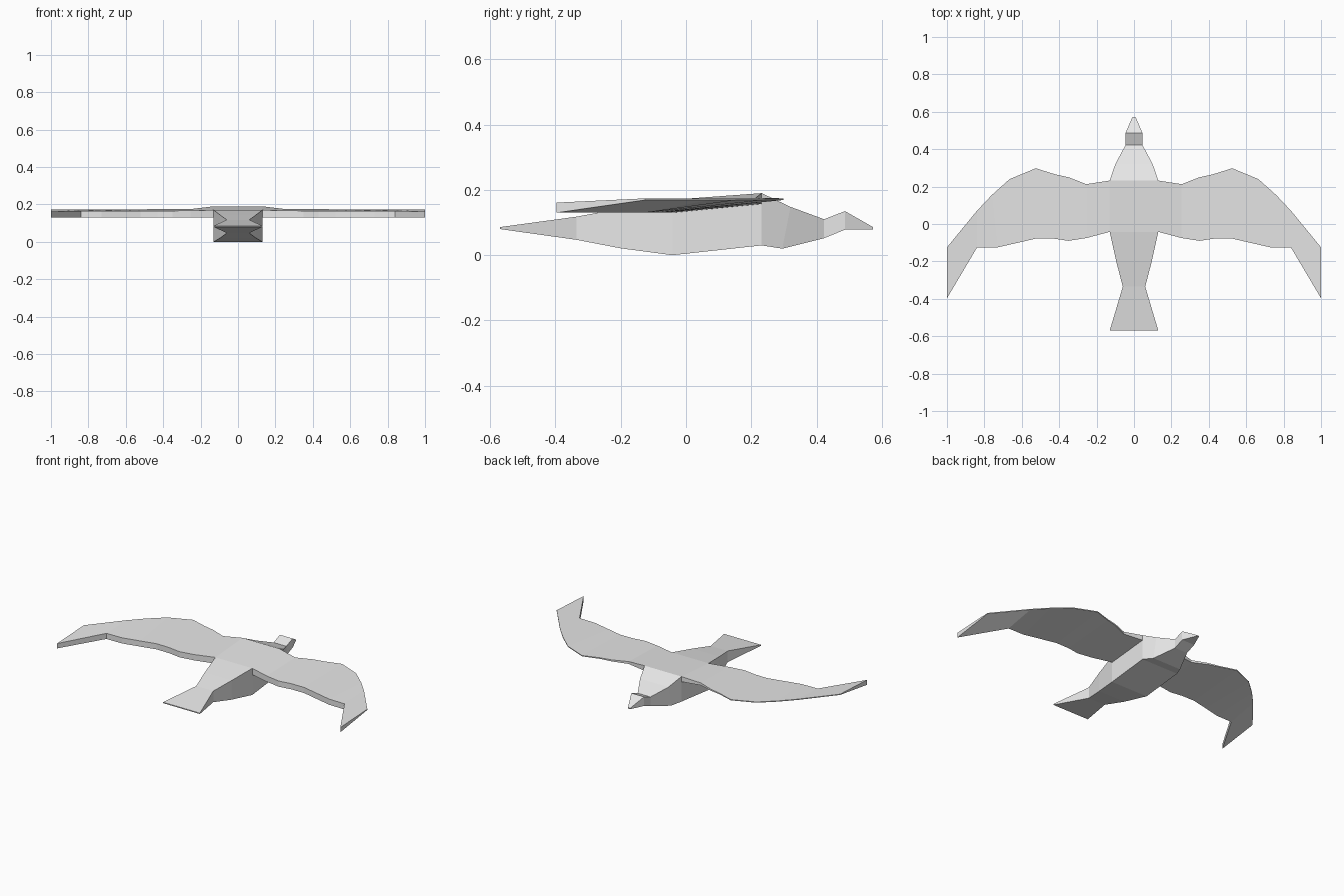
import bpy
import bmesh

plumage = bpy.data.materials.new("plumage grey")
plumage.diffuse_color = (0.8, 0.8, 0.8, 1)


def loft(name, rings, cap_start=True):
    """Skin a list of four-point rings into a flat-shaded object."""
    bm = bmesh.new()
    loops = [[bm.verts.new(p) for p in ring] for ring in rings]
    for a, b in zip(loops, loops[1:]):
        for i in range(4):
            j = (i + 1) % 4
            bm.faces.new((a[i], a[j], b[j], b[i]))
    if cap_start:
        bm.faces.new(loops[0])
    bm.faces.new(loops[-1])
    bmesh.ops.recalc_face_normals(bm, faces=bm.faces)
    mesh = bpy.data.meshes.new(name)
    bm.to_mesh(mesh)
    bm.free()
    mesh.materials.append(plumage)
    obj = bpy.data.objects.new(name, mesh)
    bpy.context.collection.objects.link(obj)
    return obj


# Body from tail fan to beak: half width, top y, top z, bottom y, bottom z
sections = [
    (0.13, -0.57, 0.086, -0.57, 0.08),     # tail end
    (0.06, -0.335, 0.118, -0.335, 0.047),  # tail base
    (0.095, -0.20, 0.143, -0.20, 0.021),
    (0.13, -0.042, 0.17, -0.042, 0.0),     # rear wing root
    (0.13, 0.232, 0.19, 0.232, 0.03),      # front wing root
    (0.10, 0.32, 0.148, 0.295, 0.02),      # breast
    (0.045, 0.423, 0.11, 0.423, 0.052),    # neck
    (0.045, 0.487, 0.135, 0.487, 0.078),   # crown
    (0.008, 0.573, 0.086, 0.573, 0.079),   # beak tip
]
loft("body", [[(-w, ty, tz), (w, ty, tz), (w, by, bz), (-w, by, bz)]
              for w, ty, tz, by, bz in sections])

# Wing stations: x, y, top z, bottom z along both edges
leading = [
    (0.13, 0.232, 0.19, 0.157), (0.255, 0.213, 0.175, 0.160),
    (0.35, 0.25, 0.175, 0.165), (0.42, 0.265, 0.175, 0.168),
    (0.525, 0.298, 0.174, 0.169), (0.665, 0.24, 0.174, 0.169),
    (0.76, 0.155, 0.174, 0.169), (0.84, 0.07, 0.174, 0.169),
    (1.0, -0.125, 0.174, 0.169),
]
trailing = [
    (0.13, -0.042, 0.17), (0.255, -0.075, 0.167), (0.35, -0.09, 0.166),
    (0.43, -0.078, 0.166), (0.52, -0.077, 0.166), (0.62, -0.10, 0.166),
    (0.73, -0.125, 0.166), (0.84, -0.127, 0.166), (1.0, -0.397, 0.161),
]
for side, name in ((1, "right_wing"), (-1, "left_wing")):
    rings = [[(side * lx, ly, lt), (side * lx, ly, lb),
              (side * tx, ty, 0.13), (side * tx, ty, tt)]
             for (lx, ly, lt, lb), (tx, ty, tt) in zip(leading, trailing)]
    loft(name, rings, cap_start=False)
